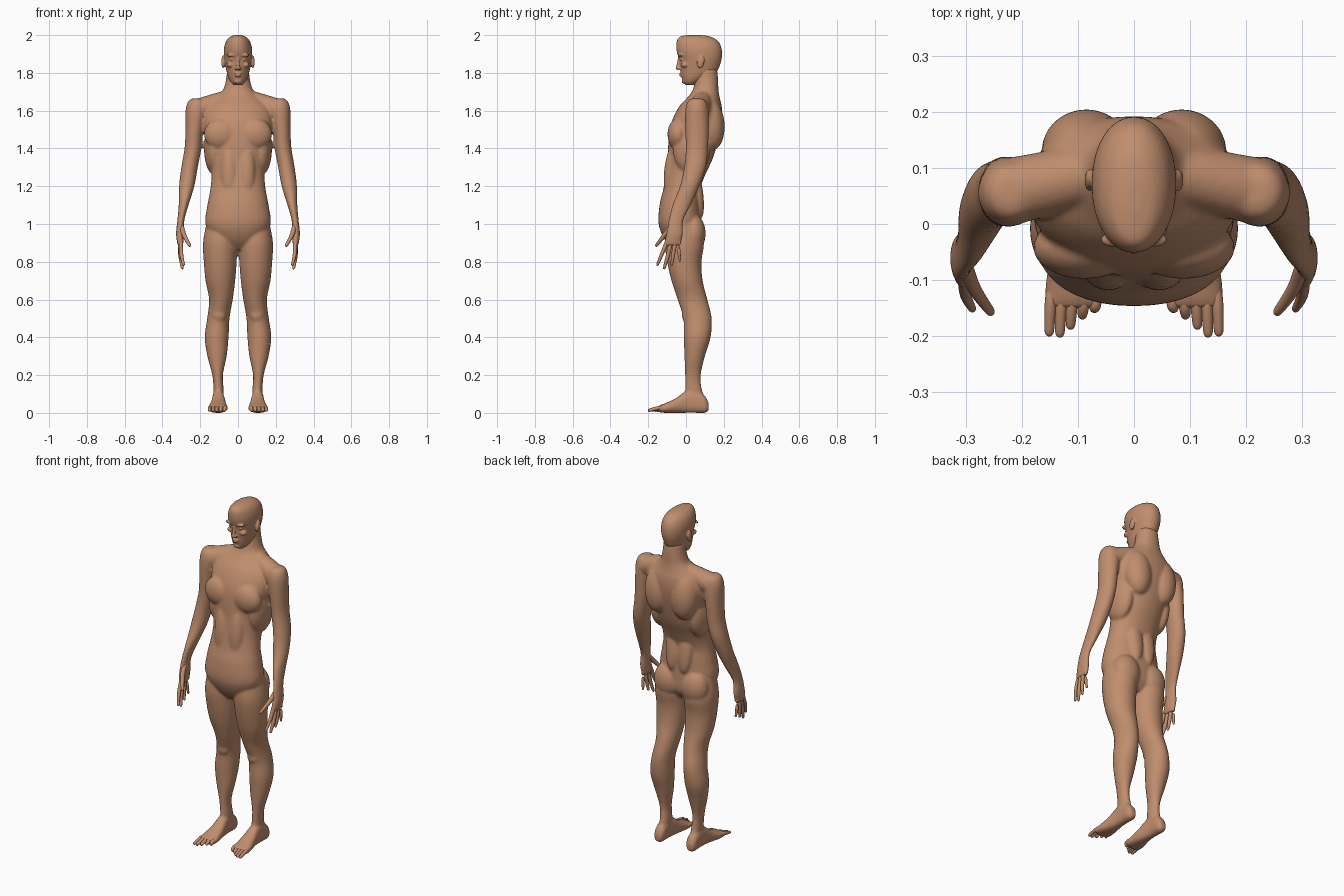
import bpy
import bmesh
import math
from mathutils import Vector, Matrix

cube = bpy.data.objects.get("Cube")
if cube:
    bpy.data.objects.remove(cube, do_unlink=True)

skin_mat = bpy.data.materials.new("skin_tan")
skin_mat.use_nodes = True
colour = (0.53, 0.27, 0.155, 1)
skin_mat.diffuse_color = colour
for node in skin_mat.node_tree.nodes:
    if node.type == 'BSDF_PRINCIPLED':
        node.inputs["Base Color"].default_value = colour


def resample(rows, steps=4):
    """Smooth spline through rows of numbers."""
    out = []
    for i in range(len(rows) - 1):
        p0, p1, p2 = rows[max(i - 1, 0)], rows[i], rows[i + 1]
        p3 = rows[min(i + 2, len(rows) - 1)]
        for s in range(steps):
            t = s / steps
            out.append([b + 0.5 * t * (c - a + t * (2 * a - 5 * b + 4 * c - d + t * (3 * (b - c) + d - a)))
                        for a, b, c, d in zip(p0, p1, p2, p3)])
    out.append(list(rows[-1]))
    return out


def bridge(bm, rings):
    """Skin closed rings of points and cap both ends."""
    loops = [[bm.verts.new(p) for p in ring] for ring in rings]
    n = len(loops[0])
    for a, b in zip(loops, loops[1:]):
        for i in range(n):
            j = (i + 1) % n
            bm.faces.new((a[i], a[j], b[j], b[i]))
    bm.faces.new(loops[0])
    bm.faces.new(loops[-1])


def loft(bm, rows, axis='z', power=2.0, sides=40):
    """Rows: position along axis, x range, then y (or z) range."""
    rings = []
    for t, a0, a1, b0, b1 in resample(rows):
        ring = []
        for k in range(sides):
            ang = 2 * math.pi * k / sides
            c, s = math.cos(ang), math.sin(ang)
            u = (a0 + a1) / 2 + (a1 - a0) / 2 * math.copysign(abs(c) ** (2 / power), c)
            v = (b0 + b1) / 2 + (b1 - b0) / 2 * math.copysign(abs(s) ** (2 / power), s)
            ring.append((u, v, t) if axis == 'z' else (u, t, v))
        rings.append(ring)
    bridge(bm, rings)


def trunk(bm, rows, power):
    """Symmetric loft. Rows: height, half width, front, back."""
    loft(bm, [(z, -w, w, f, b) for z, w, f, b in rows], 'z', power)


def tube(bm, points, radii, sides=12):
    """Tapered limb with rounded ends."""
    rows = resample([(*p, r) for p, r in zip(points, radii)], 3)
    pts = [Vector(r[:3]) for r in rows]
    rad = [r[3] for r in rows]
    d0, d1 = (pts[0] - pts[1]).normalized(), (pts[-1] - pts[-2]).normalized()
    for h, k in ((0.6, 0.8), (0.95, 0.3)):
        pts.insert(0, Vector(rows[0][:3]) + d0 * rows[0][3] * h)
        rad.insert(0, rows[0][3] * k)
        pts.append(Vector(rows[-1][:3]) + d1 * rows[-1][3] * h)
        rad.append(rows[-1][3] * k)
    rings = []
    for i, p in enumerate(pts):
        d = pts[min(i + 1, len(pts) - 1)] - pts[max(i - 1, 0)]
        q = d.to_track_quat('Z', 'Y')
        rings.append([p + q @ Vector((math.cos(a), math.sin(a), 0)) * rad[i]
                      for a in (2 * math.pi * k / sides for k in range(sides))])
    bridge(bm, rings)


def blob(bm, centre, size, tilt=0):
    m = Matrix.Translation(centre) @ Matrix.Rotation(tilt, 4, 'X') @ Matrix.Diagonal((*size, 1))
    bmesh.ops.create_uvsphere(bm, u_segments=24, v_segments=16, radius=1, matrix=m)


def mirror(bm):
    """Copy everything so far to the other side."""
    copy = bmesh.ops.duplicate(bm, geom=bm.verts[:] + bm.edges[:] + bm.faces[:])
    for g in copy["geom"]:
        if isinstance(g, bmesh.types.BMVert):
            g.co.x *= -1


def finish(name, bm, voxel=0, smooth=0):
    bmesh.ops.recalc_face_normals(bm, faces=bm.faces[:])
    mesh = bpy.data.meshes.new(name)
    bm.to_mesh(mesh)
    bm.free()
    ob = bpy.data.objects.new(name, mesh)
    bpy.context.collection.objects.link(ob)
    if voxel:
        mod = ob.modifiers.new("fuse", 'REMESH')
        mod.mode = 'VOXEL'
        mod.voxel_size = voxel
        mod = ob.modifiers.new("soften", 'SMOOTH')
        mod.iterations = smooth
        mod.factor = 0.5
    else:
        ob.modifiers.new("round", 'SUBSURF').levels = 1
    dg = bpy.context.evaluated_depsgraph_get()
    result = bpy.data.meshes.new_from_object(ob.evaluated_get(dg))
    ob.modifiers.clear()
    ob.data = result
    result.name = name
    result.materials.clear()
    result.materials.append(skin_mat)
    result.shade_smooth()


# Body: paired limbs and muscles
body = bmesh.new()
loft(body, [(1.0, .012, .168, -.10, .075), (.9, .003, .185, -.112, .095), (.8, .007, .181, -.10, .082),
            (.7, .015, .172, -.077, .088), (.6, .028, .153, -.044, .113), (.5, .045, .163, -.014, .136),
            (.4, .05, .176, -.012, .13), (.3, .06, .162, -.008, .10), (.2, .08, .136, -.005, .078),
            (.12, .076, .13, -.005, .085), (.05, .08, .13, -.01, .11)])
loft(body, [(1.665, .2, .24, .035, .08), (1.65, .175, .264, .01, .105), (1.6, .165, .277, -.004, .118),
            (1.5, .184, .278, -.004, .12), (1.4, .194, .283, -.001, .116), (1.3, .213, .3, -.01, .106),
            (1.2, .231, .312, -.032, .07), (1.1, .262, .314, -.072, .025), (1.02, .284, .321, -.092, -.014),
            (.95, .286, .328, -.104, -.016), (.9, .289, .322, -.116, -.025), (.885, .294, .318, -.11, -.03)])
loft(body, [(.12, .088, .122, .012, .05), (.1, .075, .135, .0, .09), (.05, .074, .136, 0, .12),
            (0, .07, .138, 0, .115), (-.05, .062, .146, 0, .08), (-.1, .056, .157, 0, .055),
            (-.135, .056, .159, .002, .042), (-.15, .062, .156, .008, .034)], 'y', 2.4)
tube(body, [(.03, .1, 1.665), (.12, .08, 1.635), (.22, .058, 1.6)], [.05, .056, .06], 20)
blob(body, (.088, -.042, 1.475), (.092, .056, .085))                  # chest
blob(body, (.085, .13, 1.53), (.08, .074, .14), math.radians(5))      # shoulder blade
blob(body, (.088, .04, .95), (.083, .064, .1))                        # buttock
blob(body, (.1, .0, .52), (.035, .022, .04))                          # kneecap
blob(body, (.125, .03, 1.4), (.055, .1, .14))                         # flank
blob(body, (.04, .06, 1.17), (.045, .03, .14), math.radians(8))       # lower back
blob(body, (.045, -.07, 1.28), (.05, .046, .16), math.radians(-6))    # belly
mirror(body)

# Body: trunk and neck
trunk(body, [(.865, .045, -.07, .045), (.92, .13, -.115, .08), (1.0, .173, -.145, .082), (1.1, .162, -.14, .078),
             (1.18, .147, -.121, .074), (1.26, .14, -.108, .102), (1.35, .15, -.098, .143),
             (1.45, .17, -.092, .172), (1.52, .186, -.082, .187), (1.58, .188, -.06, .192),
             (1.63, .165, -.03, .188), (1.67, .12, .008, .178), (1.71, .08, .036, .172),
             (1.76, .064, .046, .17), (1.82, .057, .05, .165)], 2.15)
finish("body", body, .007, 5)

# Head: paired features
head = bmesh.new()
blob(head, (.03, -.019, 1.872), (.014, .013, .009))                   # eye
blob(head, (.03, -.028, 1.894), (.03, .014, .009))                    # brow
blob(head, (.042, -.006, 1.842), (.018, .022, .014))                  # cheekbone
blob(head, (.01, -.038, 1.823), (.008, .01, .007))                    # nostril
blob(head, (.079, .078, 1.858), (.009, .019, .034), math.radians(-12))  # ear
mirror(head)

# Head: skull, nose, mouth and chin
trunk(head, [(1.735, .02, .0, .045), (1.75, .037, -.014, .07), (1.78, .053, -.024, .13), (1.81, .061, -.029, .165),
             (1.84, .067, -.033, .179), (1.87, .072, -.035, .188), (1.9, .075, -.046, .191),
             (1.93, .074, -.051, .188), (1.96, .066, -.05, .176), (1.98, .054, -.043, .154),
             (1.994, .036, -.026, .122), (2.001, .012, .02, .075)], 2.1)
tube(head, [(0, -.034, 1.89), (0, -.039, 1.855), (0, -.043, 1.826)], [.007, .008, .011])
blob(head, (0, -.026, 1.797), (.021, .01, .005))
blob(head, (0, -.025, 1.785), (.018, .01, .005))
blob(head, (0, -.009, 1.756), (.02, .014, .014))
finish("head", head, .004, 2)

# Fingers and thumbs
fingers = bmesh.new()
for root, mid, tip, r in (
        ((.303, -.099, .91), (.3, -.128, .84), (.288, -.151, .785), .0105),
        ((.306, -.08, .9), (.303, -.1, .82), (.295, -.115, .767), .0108),
        ((.308, -.058, .9), (.306, -.069, .83), (.3, -.075, .787), .0102),
        ((.309, -.037, .905), (.309, -.037, .85), (.305, -.032, .807), .0092),
        ((.3, -.075, .99), (.285, -.115, .94), (.256, -.156, .887), .0125)):
    tube(fingers, [root, mid, tip], [r * 1.1, r, r * .7])
mirror(fingers)
finish("fingers", fingers)

# Toes
toes = bmesh.new()
for x, reach in ((.069, .15), (.09, .162), (.111, .18), (.13, .194), (.149, .192)):
    tube(toes, [(x - .004, -.11, .028), (x, -.145, .026), (x + .002, -reach, .014)], [.011, .011, .009])
mirror(toes)
finish("toes", toes)
